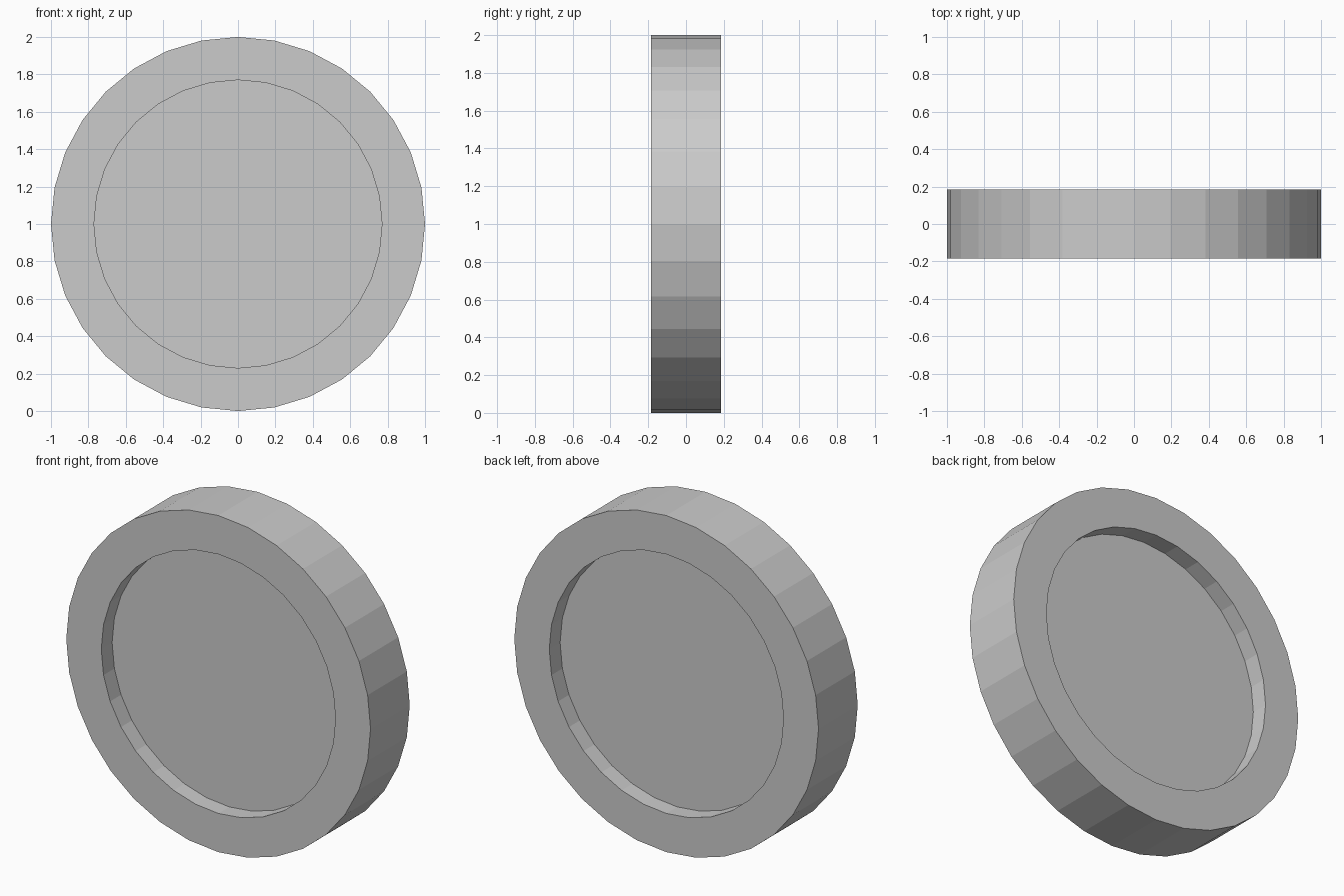
import bpy, bmesh
from math import sin, cos, pi

if "Cube" in bpy.data.objects:
    bpy.data.objects.remove(bpy.data.objects["Cube"])

SIDES = 32
R_OUT, R_IN = 1.0, 0.77
HALF, FLOOR = 0.184, 0.082   # half thickness of rim and of recessed web

bm = bmesh.new()


def ring(r, y):
    return [bm.verts.new((r * sin(2 * pi * i / SIDES), y, 1 + r * cos(2 * pi * i / SIDES)))
            for i in range(SIDES)]


# Profile from front recess floor, around the rim, to the back recess floor
profile = [(R_IN, -FLOOR), (R_IN, -HALF), (R_OUT, -HALF),
           (R_OUT, HALF), (R_IN, HALF), (R_IN, FLOOR)]
rings = [ring(r, y) for r, y in profile]
for a, b in zip(rings, rings[1:]):
    for i in range(SIDES):
        j = (i + 1) % SIDES
        bm.faces.new((a[i], a[j], b[j], b[i]))

# Recessed discs on both sides
bm.faces.new(rings[0])
bm.faces.new(rings[-1])
bmesh.ops.recalc_face_normals(bm, faces=bm.faces[:])

mesh = bpy.data.meshes.new("wheel")
bm.to_mesh(mesh)
bm.free()
bpy.context.collection.objects.link(bpy.data.objects.new("wheel", mesh))
